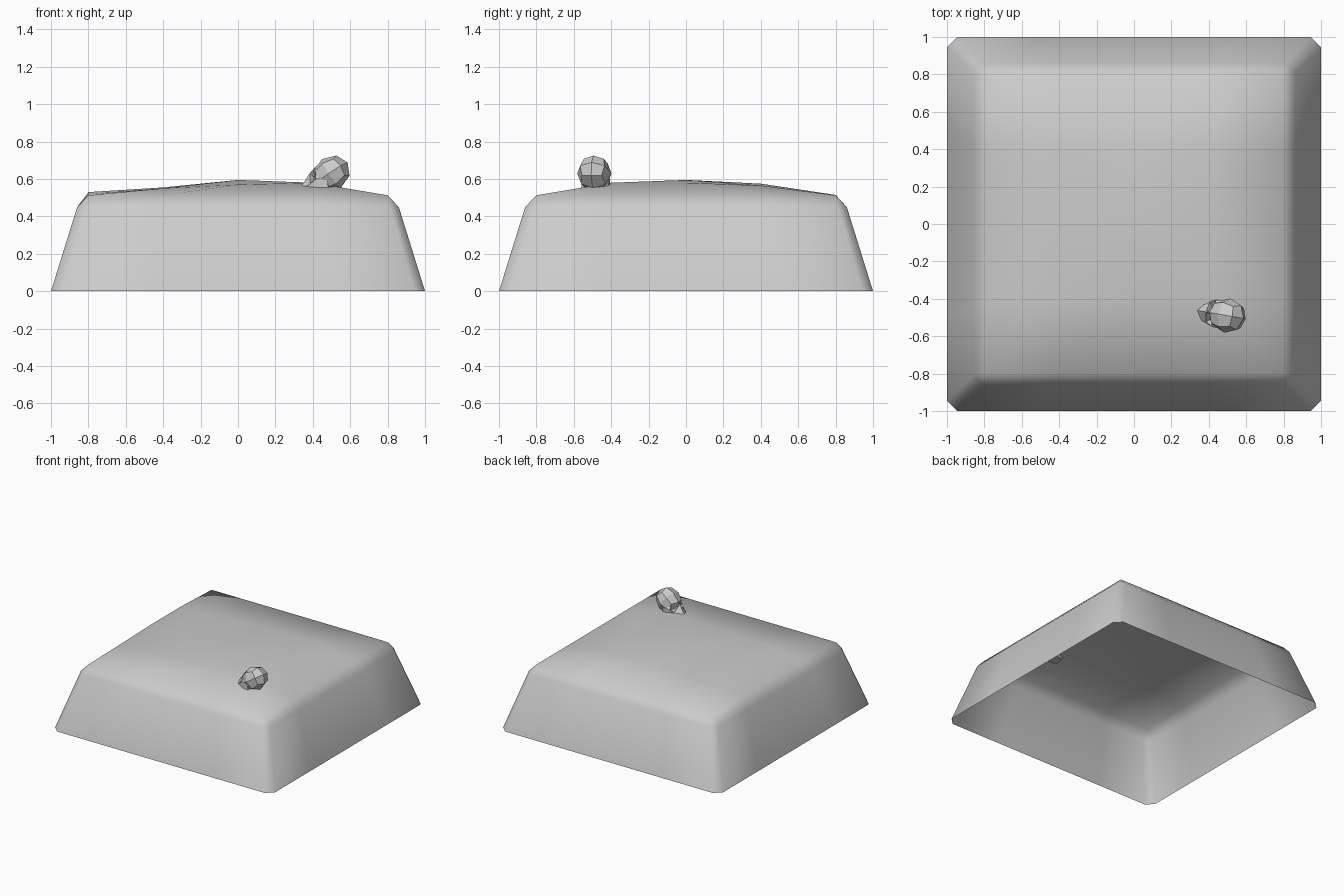
import bpy, bmesh, math
from mathutils import Matrix, Vector

if "Cube" in bpy.data.objects:
    bpy.data.objects.remove(bpy.data.objects["Cube"])


def finish(bm, name, angle):
    bmesh.ops.recalc_face_normals(bm, faces=bm.faces)
    me = bpy.data.meshes.new(name)
    bm.to_mesh(me)
    bm.free()
    ob = bpy.data.objects.new(name, me)
    bpy.context.collection.objects.link(ob)
    bpy.ops.object.select_all(action='DESELECT')
    ob.select_set(True)
    bpy.context.view_layer.objects.active = ob
    bpy.ops.object.shade_smooth_by_angle(angle=math.radians(angle))
    return ob


# Ground mound: coarse height grid on top, chamfered skirt, open underneath
HEIGHTS = [  # rows from y=-0.8 to 0.8, columns from x=-0.8 to 0.8
    [.513, .513, .513, .513, .513],
    [.52, .55, .57, .58, .513],
    [.53, .555, .595, .58, .513],
    [.53, .55, .575, .565, .513],
    [.515, .515, .515, .515, .513],
]
bm = bmesh.new()
grid = [[bm.verts.new(((i - 2) * .4, (j - 2) * .4, HEIGHTS[j][i]))
         for i in range(5)] for j in range(5)]
for j in range(4):
    for i in range(4):
        a, b, c, d = grid[j][i], grid[j][i+1], grid[j+1][i+1], grid[j+1][i]
        for tri in ((a, b, c), (a, c, d)) if (i < 2) == (j < 2) else ((a, b, d), (b, c, d)):
            bm.faces.new(tri)


def ring(size, chamfer, z):
    pts = []
    for k in range(4):
        rot = Matrix.Rotation(k * math.pi / 2, 3, 'Z')
        for t in (-size + chamfer, -size / 2, 0, size / 2, size - chamfer):
            pts.append(bm.verts.new(rot @ Vector((t, -size, z))))
    return pts


# Rim of the grid, with every corner used twice to meet the chamfers
rim = (grid[0] + [r[4] for r in grid] + grid[4][::-1] + [r[0] for r in grid][::-1])
shoulder = ring(.86, .05, .45)
foot = ring(1.0, .055, 0)
for upper, lower in ((rim, shoulder), (shoulder, foot)):
    for k in range(20):
        n = (k + 1) % 20
        loop = [lower[k], lower[n], upper[n], upper[k]]
        bm.faces.new(list(dict.fromkeys(loop)))
finish(bm, "ground_mound", 80)

# Skull placement: faces -x, tipped forward
place = (Matrix.Translation((.5, -.49, .63)) @ Matrix.Rotation(math.radians(170), 4, 'Z')
         @ Matrix.Rotation(math.radians(12), 4, 'Y'))

# Cranium: faceted ball
bm = bmesh.new()
bmesh.ops.create_cube(bm, size=2)
bmesh.ops.subdivide_edges(bm, edges=bm.edges[:], cuts=1, use_grid_fill=True)
for v in bm.verts:
    p = v.co.normalized()
    v.co = Vector((p.x * .105, p.y * .093, p.z * .092))
bm.transform(place @ Matrix.Rotation(math.radians(22), 4, 'Y'))
finish(bm, "skull_cranium", 30)

# Face and upper jaw: tapered loft of five-sided sections
SECTIONS = [  # forward, half width, bottom, cheek, ridge
    (.02, .072, -.075, -.01, .06),
    (.075, .074, -.07, -.015, .055),
    (.12, .056, -.07, -.035, .022),
    (.155, .046, -.07, -.045, -.014),
    (.178, .035, -.065, -.05, -.03),
]
bm = bmesh.new()
loops = [[bm.verts.new(p) for p in ((x, -w, b), (x, w, b), (x, w, c), (x, 0, t), (x, -w, c))]
         for x, w, b, c, t in SECTIONS]
sockets = []
for s in range(4):
    for k in range(5):
        n = (k + 1) % 5
        f = bm.faces.new((loops[s][k], loops[s][n], loops[s+1][n], loops[s+1][k]))
        if s == 1 and k in (2, 3):
            sockets.append(f)
bm.faces.new(loops[0])
bm.faces.new(loops[-1])
bmesh.ops.recalc_face_normals(bm, faces=bm.faces)
# Eye sockets
bmesh.ops.inset_individual(bm, faces=sockets, thickness=.008, depth=0)
bmesh.ops.inset_individual(bm, faces=sockets, thickness=.006, depth=-.025)
bm.transform(place)
finish(bm, "skull_face", 30)
